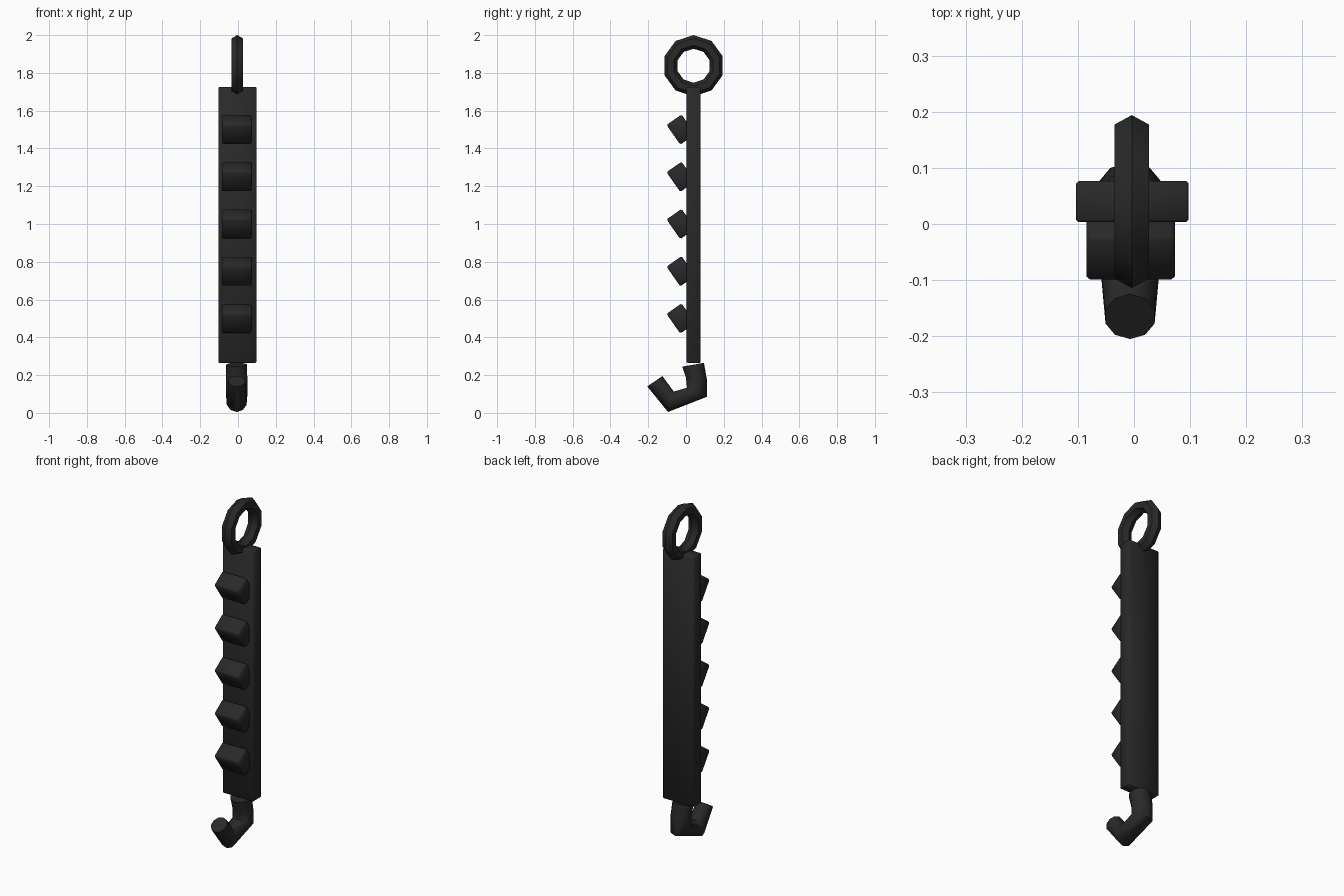
import bpy, bmesh, math
from mathutils import Matrix, Vector

cube = bpy.data.objects.get("Cube")
if cube:
    bpy.data.objects.remove(cube, do_unlink=True)

# One dark metal for everything
metal = bpy.data.materials.new("dark_iron")
metal.use_nodes = True
COLOUR = (0.022, 0.022, 0.022, 1)
metal.diffuse_color = COLOUR
metal.node_tree.nodes["Principled BSDF"].inputs["Base Color"].default_value = COLOUR


def finish(name, bm, angle):
    """Turn a bmesh into a named, shaded object."""
    bmesh.ops.recalc_face_normals(bm, faces=bm.faces[:])
    mesh = bpy.data.meshes.new(name)
    bm.to_mesh(mesh)
    bm.free()
    mesh.materials.append(metal)
    obj = bpy.data.objects.new(name, mesh)
    bpy.context.collection.objects.link(obj)
    bpy.ops.object.select_all(action='DESELECT')
    obj.select_set(True)
    bpy.context.view_layer.objects.active = obj
    bpy.ops.object.shade_smooth_by_angle(angle=math.radians(angle))
    return obj


def box(name, centre, size, tilt=0, bevel=0.004):
    bm = bmesh.new()
    bmesh.ops.create_cube(bm, size=1)
    bm.transform(Matrix.Translation(centre) @ Matrix.Rotation(tilt, 4, 'X')
                 @ Matrix.Diagonal((*size, 1)))
    bmesh.ops.bevel(bm, geom=bm.edges[:], offset=bevel, segments=1, affect='EDGES')
    return finish(name, bm, 50)


def loft(name, rings, closed, angle):
    """Skin a list of point rings, as a loop or with capped ends."""
    bm = bmesh.new()
    loops = [[bm.verts.new(p) for p in ring] for ring in rings]
    pairs = list(zip(loops, loops[1:]))
    if closed:
        pairs.append((loops[-1], loops[0]))
    else:
        bm.faces.new(loops[0])
        bm.faces.new(loops[-1])
    n = len(loops[0])
    for a, b in pairs:
        for i in range(n):
            j = (i + 1) % n
            bm.faces.new((a[i], a[j], b[j], b[i]))
    return finish(name, bm, angle)


# Flat bar
box("bar", (-0.003, 0.04, 0.995), (0.2, 0.073, 1.46))

# Five tilted teeth along the front, half sunk into the bar
for i in range(5):
    box(f"tooth_{i + 1}", (-0.006, -0.027, 0.5 + 0.25 * i),
        (0.158, 0.097, 0.127), math.radians(35), 0.007)

# Hanging ring with a hexagonal section
SIDES, MAJOR, MINOR = 10, 0.126, 0.036
rings = []
for i in range(SIDES):
    a = math.tau * i / SIDES + math.pi / 2
    ring = []
    for j in range(6):
        b = math.tau * j / 6
        r = MAJOR + MINOR * math.cos(b)
        ring.append((-0.004 + MINOR * math.sin(b),
                     0.04 + r * math.cos(a), 1.838 + r * math.sin(a)))
    rings.append(ring)
loft("hanging_ring", rings, True, 40)

# Bent hook: each station is (inner y, z), (outer y, z), half width
stations = [
    ((-0.02, 0.245), (0.095, 0.265), 0.058),
    ((0.0, 0.185), (0.11, 0.18), 0.059),
    ((0.005, 0.133), (0.11, 0.085), 0.06),
    ((-0.065, 0.113), (-0.095, 0.005), 0.055),
    ((-0.125, 0.195), (-0.205, 0.14), 0.046),
]
rings = []
for inner, outer, half in stations:
    p, q = Vector(inner), Vector(outer)
    mid, arm = (p + q) / 2, (q - p) / 2
    ring = []
    for j in range(10):
        t = math.tau * j / 10
        y, z = mid + arm * math.cos(t)
        ring.append((-0.007 + half * math.sin(t), y, z))
    rings.append(ring)
loft("hook", rings, False, 50)
